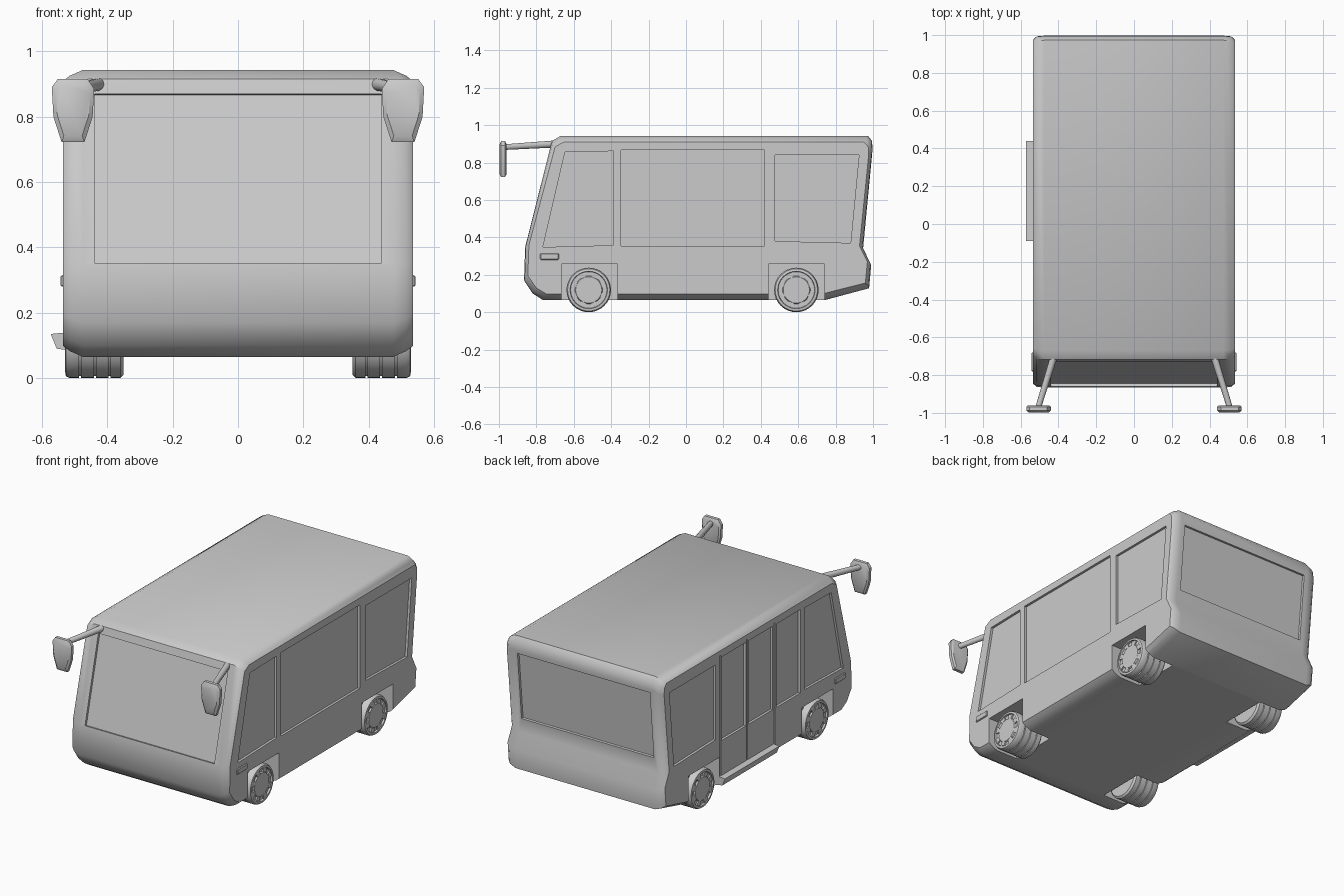
import bpy, bmesh, math
from mathutils import Vector

if "Cube" in bpy.data.objects:
    bpy.data.objects.remove(bpy.data.objects["Cube"])

grey = bpy.data.materials.new("plain_grey")
grey.use_nodes = True
grey.diffuse_color = (0.6, 0.6, 0.6, 1)
grey.node_tree.nodes["Principled BSDF"].inputs["Base Color"].default_value = (0.6, 0.6, 0.6, 1)


def finish(name, bm, smooth=0):
    bmesh.ops.recalc_face_normals(bm, faces=bm.faces)
    mesh = bpy.data.meshes.new(name)
    bm.to_mesh(mesh)
    bm.free()
    mesh.materials.append(grey)
    obj = bpy.data.objects.new(name, mesh)
    bpy.context.collection.objects.link(obj)
    if smooth:
        shade(obj, smooth)
    return obj


def shade(obj, angle):
    bpy.ops.object.select_all(action='DESELECT')
    bpy.context.view_layer.objects.active = obj
    obj.select_set(True)
    bpy.ops.object.shade_smooth_by_angle(angle=math.radians(angle))


def loft(bm, rings, caps=True, closed=False):
    """Bridge rings of equal length into a skin."""
    loops = [[bm.verts.new(p) for p in ring] for ring in rings]
    n = len(loops[0])
    pairs = list(zip(loops, loops[1:])) + ([(loops[-1], loops[0])] if closed else [])
    for a, b in pairs:
        for i in range(n):
            j = (i + 1) % n
            bm.faces.new((a[i], a[j], b[j], b[i]))
    if caps:
        bm.faces.new(loops[0])
        bm.faces.new(loops[-1])


def prism(bm, points, vec):
    """Extrude an outline both ways along vec."""
    v = Vector(vec)
    loft(bm, [[Vector(p) - v for p in points], [Vector(p) + v for p in points]])


def box(bm, x0, x1, y0, y1, z0, z1):
    loft(bm, [[(x, y0, z0), (x, y1, z0), (x, y1, z1), (x, y0, z1)] for x in (x0, x1)])


# Body shell: side profile lofted across the width with chamfered rims
profile = [(-0.67, 0.943), (-0.717, 0.915), (-0.86, 0.348), (-0.866, 0.17), (-0.82, 0.1),
           (-0.765, 0.065), (0.743, 0.065), (0.979, 0.128), (0.99, 0.25), (0.947, 0.342),
           (0.997, 0.866), (0.995, 0.915), (0.973, 0.943)]


def rim(x, dy, dz):
    cy, cz = 0.06, 0.5
    return [(x, cy + (y - cy) * (1 - dy), cz + (z - cz) * (1 - dz)) for y, z in profile]


bm = bmesh.new()
rims = [(0.475, 0, 0), (0.515, 0.004, 0.04), (0.535, 0.022, 0.075)]
loft(bm, [rim(-x, a, b) for x, a, b in reversed(rims)] + [rim(*r) for r in rims])
body = finish("body", bm)

# Cutters for windows, door leaves and wheel wells
SIDE, DEPTH = 0.535, 0.015
bm = bmesh.new()


def side_cut(sign, outline, depth=DEPTH):
    prism(bm, [(sign * SIDE, y, z) for y, z in outline], (depth, 0, 0))


def rect(y0, y1, z0, z1):
    return [(y0, z0), (y1, z0), (y1, z1), (y0, z1)]


for s in (-1, 1):
    side_cut(s, [(-0.647, 0.856), (-0.388, 0.861), (-0.388, 0.358), (-0.765, 0.348)])
    side_cut(s, [(0.476, 0.84), (0.925, 0.84), (0.88, 0.37), (0.476, 0.38)])
    for y0 in (-0.665, 0.44):
        box(bm, s * 0.33, s * 0.6, y0, y0 + 0.3, -0.1, 0.257)
side_cut(1, rect(-0.348, 0.42, 0.353, 0.866))
side_cut(-1, rect(-0.348, -0.115, 0.353, 0.866))
for y0 in (-0.078, 0.182):
    side_cut(-1, rect(y0, y0 + 0.235, 0.353, 0.866))
for y in (-0.095, 0.17, 0.428):
    side_cut(-1, rect(y - 0.004, y + 0.004, 0.13, 0.88), 0.01)


def end_cut(lower, upper, half, z0, z1):
    """Window on the sloping plane through two profile points."""
    (ya, za), (yb, zb) = lower, upper
    at = lambda z: ya + (yb - ya) * (z - za) / (zb - za)
    normal = Vector((0, zb - za, ya - yb)).normalized() * DEPTH
    prism(bm, [(-half, at(z0), z0), (half, at(z0), z0), (half, at(z1), z1), (-half, at(z1), z1)], normal)


end_cut(profile[2], profile[1], 0.44, 0.352, 0.87)
end_cut(profile[9], profile[10], 0.45, 0.43, 0.845)
cutter = finish("body_cutter", bm)
cutter.hide_render = True

mod = body.modifiers.new("openings", 'BOOLEAN')
mod.operation, mod.solver, mod.object = 'DIFFERENCE', 'EXACT', cutter
bpy.context.view_layer.objects.active = body
bpy.ops.object.modifier_apply(modifier=mod.name)
bpy.data.objects.remove(cutter)
shade(body, 40)

# Wheels: lathed tyre with tread grooves, recessed hub and a ring of lugs
tyre = [(0.35, 0.06), (0.35, 0.108), (0.36, 0.119)]
for g in (0.39, 0.435, 0.48):
    tyre += [(g, 0.119), (g, 0.112), (g + 0.006, 0.112), (g + 0.006, 0.119)]
tyre += [(0.515, 0.119), (0.527, 0.113), (0.529, 0.1), (0.518, 0.097), (0.518, 0.075), (0.526, 0.07)]
SEG = 32
for end, cy in (("front", -0.52), ("rear", 0.59)):
    for side, s in (("left", 1), ("right", -1)):
        def spot(x, r, a):
            return (s * x, cy + r * math.cos(a), 0.119 + r * math.sin(a))
        bm = bmesh.new()
        loft(bm, [[spot(x, r, math.tau * i / SEG) for i in range(SEG)] for x, r in tyre])
        for k in range(8):
            a = math.tau * (k + 0.5) / 8
            loft(bm, [[spot(x, r, a + d) for r, d in ((0.072, -0.2), (0.098, -0.2), (0.098, 0.2), (0.072, 0.2))]
                      for x in (0.51, 0.526)])
        finish(f"{end}_{side}_wheel", bm, 35)

# Mirrors on tapered arms, and side marker lamps
head = [(0.57, 0.89), (0.552, 0.915), (0.46, 0.915), (0.44, 0.885), (0.445, 0.8),
        (0.47, 0.722), (0.54, 0.722), (0.565, 0.8)]
for side, s in (("left", 1), ("right", -1)):
    bm = bmesh.new()
    loft(bm, [[(s * (0.505 + (x - 0.505) * k), y, 0.82 + (z - 0.82) * k) for x, z in head]
              for y, k in ((-0.998, 0.8), (-0.988, 1), (-0.968, 1), (-0.96, 0.85))])
    finish(f"{side}_mirror", bm, 30)

    bm = bmesh.new()
    path = [((0.42, -0.69, 0.9), 0.02), ((0.505, -0.965, 0.883), 0.016)]
    loft(bm, [[(s * p[0] + r * math.cos(a), p[1], p[2] + r * math.sin(a))
               for a in (math.tau * i / 10 for i in range(10))] for p, r in path])
    finish(f"{side}_mirror_arm", bm, 50)

    bm = bmesh.new()
    box(bm, s * 0.52, s * 0.543, -0.78, -0.68, 0.28, 0.315)
    bmesh.ops.bevel(bm, geom=bm.edges[:], offset=0.004, segments=1, affect='EDGES')
    finish(f"{side}_marker_lamp", bm)

# Door step
bm = bmesh.new()
step = [(-0.52, 0.14), (-0.573, 0.135), (-0.555, 0.09), (-0.52, 0.085)]
loft(bm, [[(x, y, z) for x, z in step] for y in (-0.09, 0.44)])
finish("door_step", bm)
